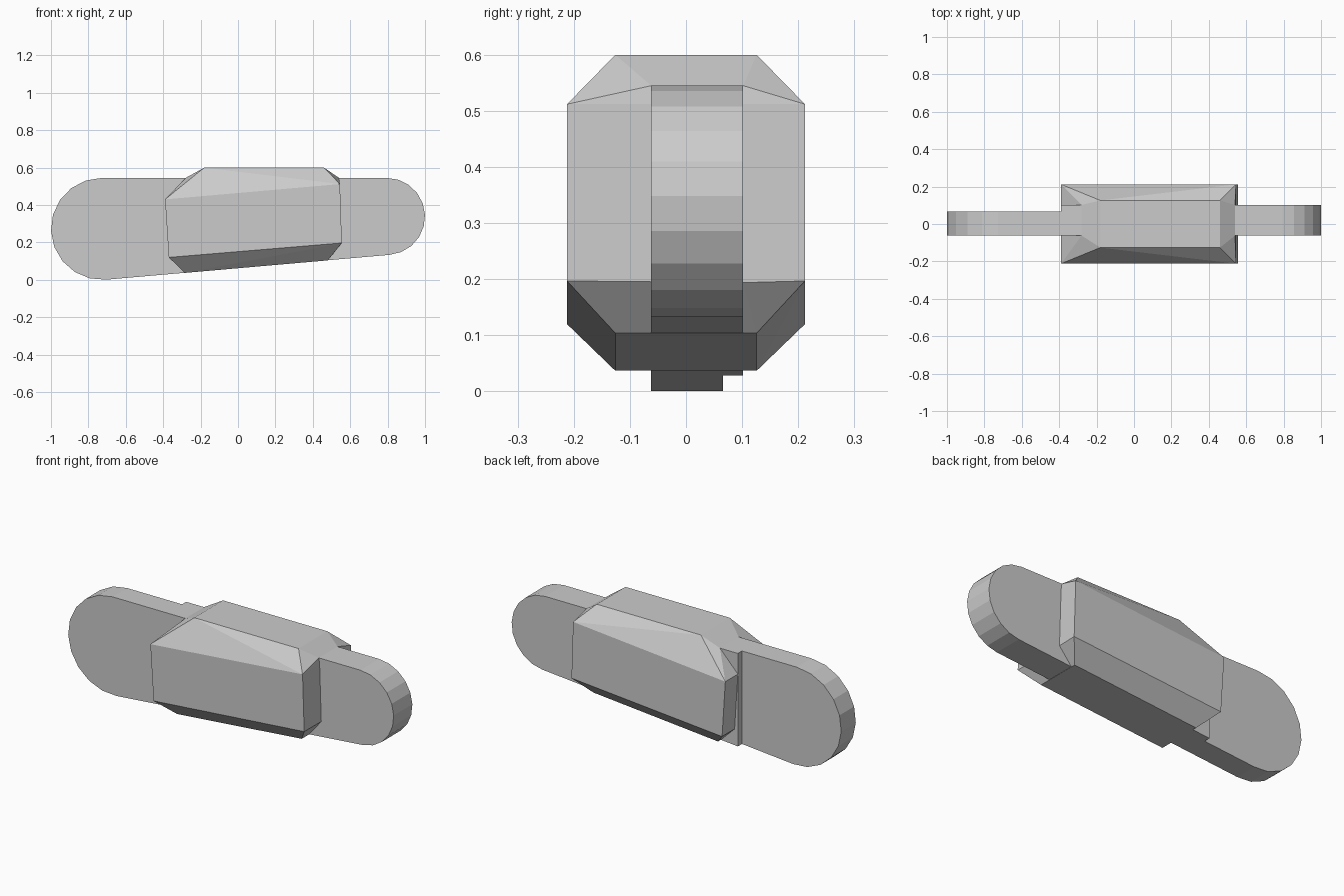
import bpy, bmesh, math

if "Cube" in bpy.data.objects:
    bpy.data.objects.remove(bpy.data.objects["Cube"])

R_BIG, R_SMALL, TOP = 0.2725, 0.206, 0.545
SLOT = (-0.062, 0.102)      # y limits of the thick blade
STEP_X = -0.39              # where the blade becomes thinner


def add_object(name, bm):
    bmesh.ops.recalc_face_normals(bm, faces=bm.faces)
    mesh = bpy.data.meshes.new(name)
    bm.to_mesh(mesh)
    bm.free()
    obj = bpy.data.objects.new(name, mesh)
    bpy.context.collection.objects.link(obj)
    return obj


def arc(cx, cz, r, a0, a1, n=10):
    angles = [math.radians(a0 + (a1 - a0) * i / n) for i in range(n + 1)]
    return [(cx + r * math.cos(a), cz + r * math.sin(a)) for a in angles]


def plate(name, outline, y0, y1):
    bm = bmesh.new()
    face = bm.faces.new([bm.verts.new((x, y0, z)) for x, z in outline])
    out = bmesh.ops.extrude_face_region(bm, geom=[face])
    for v in out["geom"]:
        if isinstance(v, bmesh.types.BMVert):
            v.co.y = y1
    return add_object(name, bm)


# rounded tapered blade: thin rear section and thicker front section
rear = arc(-1 + R_BIG, TOP - R_BIG, R_BIG, 90, 275)
front = arc(1 - R_SMALL, TOP - R_SMALL, R_SMALL, -85, 90)
p, q = rear[-1], front[0]
step_z = p[1] + (q[1] - p[1]) * (STEP_X - p[0]) / (q[0] - p[0])
step = [(STEP_X, step_z), (STEP_X, TOP)]
plate("thin_blade_end", rear + step, SLOT[0], 0.066)
plate("thick_blade_end", front + step[::-1], *SLOT)

# faceted casing: outer side walls, narrower ridge and the lines meeting the blade
walls = [(-0.39, 0.43), (0.545, 0.512), (0.555, 0.197), (-0.37, 0.12)]
ridges = [(-0.18, 0.6), (0.46, 0.6), (0.48, 0.104), (-0.285, 0.037)]
joints = [(-0.28, TOP), (-0.39, 0.43), (-0.37, 0.12), (0.54, TOP), (0.555, 0.194)]
bm = bmesh.new()
for section, ys in ((walls, (-0.212, 0.212)), (ridges, (-0.126, 0.126)), (joints, SLOT)):
    for x, z in section:
        for y in ys:
            bm.verts.new((x, y, z))
hull = bmesh.ops.convex_hull(bm, input=bm.verts)
loose = {v for v in hull["geom_interior"] if isinstance(v, bmesh.types.BMVert)}
bmesh.ops.delete(bm, geom=list(loose), context='VERTS')
bmesh.ops.dissolve_limit(bm, angle_limit=math.radians(1), verts=bm.verts, edges=bm.edges)
add_object("casing", bm)
